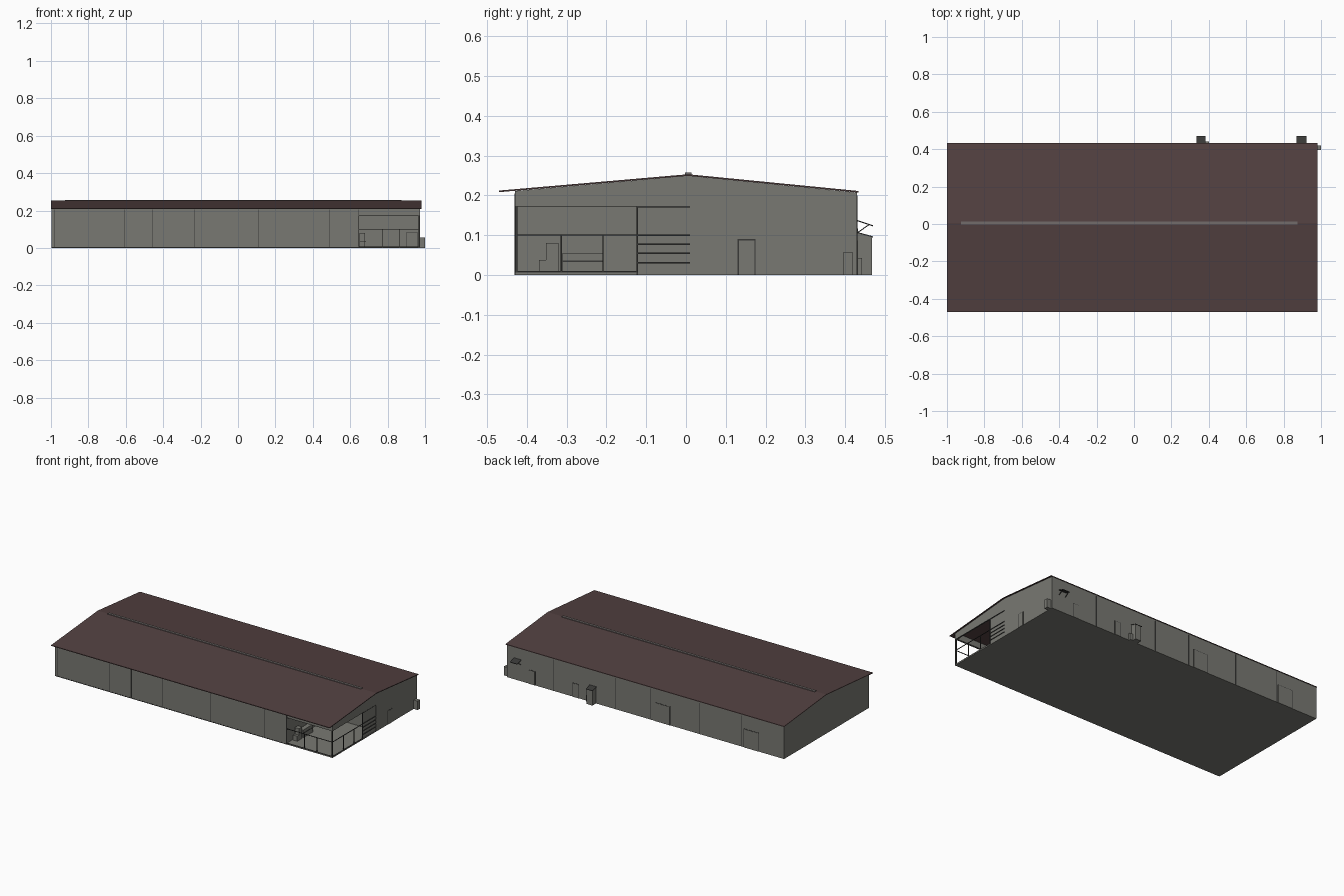
import bpy
import bmesh

if bpy.data.objects.get("Cube"):
    bpy.data.objects.remove(bpy.data.objects["Cube"])


def material(name, r, g, b):
    m = bpy.data.materials.new(name)
    m.use_nodes = True
    m.diffuse_color = (r, g, b, 1)
    bsdf = m.node_tree.nodes["Principled BSDF"]
    bsdf.inputs["Base Color"].default_value = (r, g, b, 1)
    bsdf.inputs["Roughness"].default_value = 0.8
    return m


WALL = material("warm_grey_wall", 0.19, 0.19, 0.17)
ROOF = material("dark_red_brown_roof", 0.085, 0.052, 0.052)
TRIM = material("charcoal_trim", 0.04, 0.04, 0.038)
RIDGE = material("ridge_grey", 0.17, 0.15, 0.145)


def prism(name, profile, x0, x1, mat):
    """Extrude a (y, z) profile along x."""
    bm = bmesh.new()
    face = bm.faces.new([bm.verts.new((x0, y, z)) for y, z in profile])
    ext = bmesh.ops.extrude_face_region(bm, geom=[face])
    moved = [v for v in ext["geom"] if isinstance(v, bmesh.types.BMVert)]
    bmesh.ops.translate(bm, verts=moved, vec=(x1 - x0, 0, 0))
    bmesh.ops.recalc_face_normals(bm, faces=bm.faces)
    mesh = bpy.data.meshes.new(name)
    bm.to_mesh(mesh)
    bm.free()
    mesh.materials.append(mat)
    ob = bpy.data.objects.new(name, mesh)
    bpy.context.collection.objects.link(ob)
    return ob


def box(name, x, y, z, mat=WALL):
    return prism(name, [(y[0], z[0]), (y[1], z[0]), (y[1], z[1]), (y[0], z[1])], x[0], x[1], mat)


T = 0.01                       # wall thickness
L, R, F, B = -0.998, 0.972, -0.43, 0.43
BAY, BAY_BACK, HEAD = 0.645, 0.01, 0.173
LINE = 0.003                   # seam and frame width

# Floor slab and roof
box("floor_slab", (L, R), (F, B), (0, 0.006))
prism("roof", [(-0.47, 0.208), (0.005, 0.249), (0.433, 0.207),
               (0.433, 0.211), (0.005, 0.253), (-0.47, 0.212)], -1, 0.98, ROOF)
box("ridge_vent", (-0.925, 0.875), (-0.002, 0.014), (0.25, 0.257), RIDGE)

# Outer walls
box("front_wall", (L, BAY), (F, F + T), (0, 0.211))
box("front_lintel", (BAY, R), (F, F + T), (HEAD, 0.211))
box("back_wall", (L, R), (B - T, B), (0, 0.207))
gable_top = [(B, 0.207), (0.005, 0.249), (F, 0.211)]
prism("left_gable", [(F, 0), (B, 0)] + gable_top, L, L + T, WALL)
prism("right_gable", [(F, HEAD), (BAY_BACK, HEAD), (BAY_BACK, 0), (B, 0)] + gable_top,
      R - T, R, WALL)

# Open corner bay: inner walls, shutter and glazing frame
box("bay_side_wall", (BAY - T, BAY), (F, BAY_BACK), (0, 0.211))
box("bay_back_wall", (BAY, R - T), (BAY_BACK, BAY_BACK + T), (0, 0.248))
box("shutter", (R - 0.006, R - 0.003), (-0.12, BAY_BACK), (0, HEAD))
for z in (0.031, 0.054, 0.077, 0.1, 0.171):
    box("shutter_bar", (R - 0.004, R + 0.001), (-0.12, BAY_BACK), (z - 0.002, z + 0.002), TRIM)
for z in (0.008, 0.1, HEAD):
    box("front_rail", (BAY, R), (F, F + 0.004), (z - 0.0015, z + 0.0015), TRIM)
    box("side_rail", (R - 0.004, R), (F, -0.12), (z - 0.0015, z + 0.0015), TRIM)
for x in (0.77, 0.86):
    box("front_mullion", (x, x + LINE), (F, F + 0.004), (0, 0.1), TRIM)
for y in (-0.315, -0.21):
    box("side_mullion", (R - 0.004, R), (y, y + LINE), (0, 0.1), TRIM)
box("corner_post", (R - 0.007, R), (F, F + 0.007), (0, 0.211), TRIM)
box("shutter_post", (R - 0.005, R + 0.001), (-0.125, -0.12), (0, HEAD), TRIM)

# Furniture inside the bay
box("tall_cabinet", (0.65, 0.68), (-0.352, -0.32), (0.006, 0.08))
box("low_cabinet", (0.65, 0.68), (-0.37, -0.352), (0.006, 0.038))
box("counter", (0.65, 0.68), (-0.31, -0.21), (0.006, 0.055))
box("counter_shelf", (0.65, 0.682), (-0.31, -0.21), (0.033, 0.036), TRIM)
box("bay_back_door", (0.9, 0.96), (0.007, 0.0105), (0.006, 0.085), TRIM)
box("bay_back_door_leaf", (0.903, 0.957), (0.0055, 0.0105), (0.006, 0.082))

# Vertical panel seams
for x in (-0.985, -0.61, -0.46, -0.235, 0.107, 0.486, 0.645):
    box("front_seam", (x, x + LINE), (F - 0.001, F), (0, 0.205), TRIM)
for x in (-0.7, -0.4, -0.05, 0.2, 0.64):
    box("back_seam", (x, x + LINE), (B, B + 0.001), (0, 0.2), TRIM)
box("front_sill", (L, BAY), (F - 0.001, F), (0, 0.004), TRIM)


# Framed doors
def back_door(x, w, h):
    box("back_door_frame", (x, x + w), (B, B + 0.001), (0, h), TRIM)
    box("back_door_leaf", (x + LINE, x + w - LINE), (B, B + 0.002), (0, h - LINE))


for x, w, h in ((0.77, 0.045, 0.09), (0.46, 0.045, 0.09), (-0.19, 0.11, 0.12), (-0.82, 0.11, 0.12)):
    back_door(x, w, h)
box("gable_door_frame", (R, R + 0.001), (0.13, 0.175), (0, 0.09), TRIM)
box("gable_door_leaf", (R, R + 0.002), (0.133, 0.172), (0, 0.087))

# Outside units and canopy
prism("back_unit", [(B, 0), (0.467, 0), (0.467, 0.095), (B, 0.105)], 0.338, 0.38, WALL)
prism("back_unit_lid", [(B, 0.105), (0.47, 0.094), (0.47, 0.097), (B, 0.108)], 0.335, 0.383, TRIM)
box("back_unit_step", (0.38, 0.4), (B, 0.442), (0, 0.042))
box("gable_unit", (R, 1.0), (0.395, 0.42), (0, 0.057))
prism("canopy", [(B, 0.135), (0.47, 0.122), (0.47, 0.125), (B, 0.138)], 0.87, 0.922, TRIM)
for x in (0.872, 0.917):
    prism("canopy_strut", [(B, 0.104), (0.46, 0.125), (0.46, 0.128), (B, 0.107)], x, x + LINE, TRIM)
